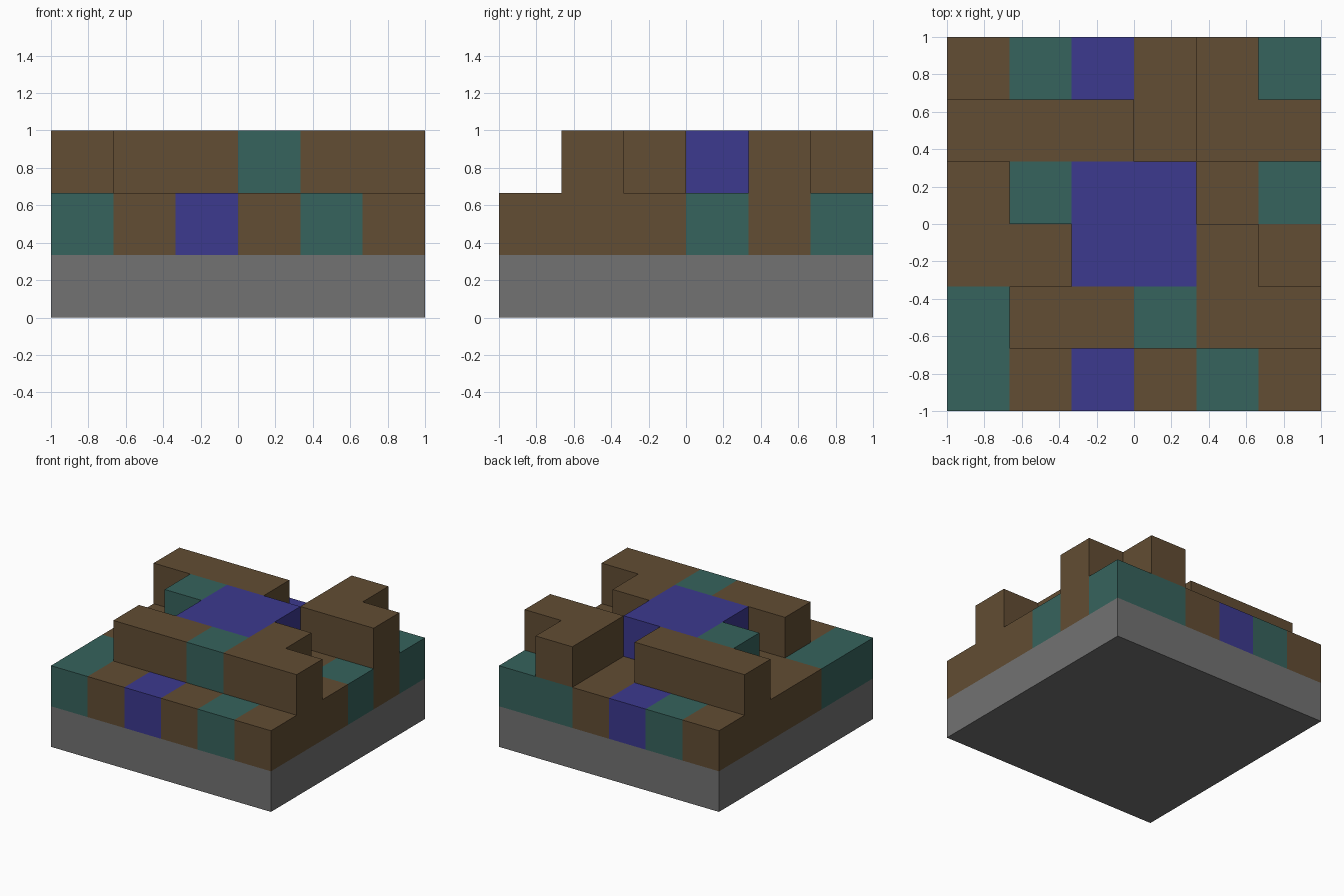
import bpy
import bmesh
from mathutils import Matrix, Vector

if "Cube" in bpy.data.objects:
    bpy.data.objects.remove(bpy.data.objects["Cube"], do_unlink=True)

GRID = 6
CELL = 2 / GRID


def material(name, color):
    mat = bpy.data.materials.new(name)
    mat.use_nodes = True
    rgba = (*color, 1)
    mat.diffuse_color = rgba
    mat.node_tree.nodes["Principled BSDF"].inputs["Base Color"].default_value = rgba
    return mat


# Letters used in the tier maps below
KINDS = {
    "S": ("stone_base", material("grey stone", (0.17, 0.17, 0.17))),
    "B": ("earth_blocks", material("brown earth", (0.122, 0.074, 0.033))),
    "T": ("teal_blocks", material("dark teal", (0.037, 0.125, 0.109))),
    "P": ("blue_blocks", material("violet blue", (0.045, 0.041, 0.275))),
}

# Tiers from bottom to top; each map runs from the back row to the front row
TIERS = [
    ["SSSSSS"] * GRID,
    ["BTPBTT",
     "BBBBBB",
     "BTPPBT",
     "BBPPBB",
     "TBBTBB",
     "TBPBTB"],
    ["....B.",
     "BBB.BB",
     ".TPP..",
     "..PPB.",
     ".BBTBB",
     "......"],
]

# Occupied cells, keyed by column, row from the front, and tier
cells = {}
for tier, rows in enumerate(TIERS):
    for row, line in enumerate(reversed(rows)):
        for col, kind in enumerate(line):
            if kind != ".":
                cells[col, row, tier] = kind


def build_blocks(kind):
    """One object per block kind, keeping only faces that touch open air."""
    name, mat = KINDS[kind]
    bm = bmesh.new()
    for cell, cell_kind in cells.items():
        if cell_kind != kind:
            continue
        center = (Vector(cell) + Vector((0.5, 0.5, 0.5))) * CELL - Vector((1, 1, 0))
        made = bmesh.ops.create_cube(bm, size=CELL, matrix=Matrix.Translation(center))
        faces = {f for v in made["verts"] for f in v.link_faces}
        hidden = []
        for face in faces:
            face.normal_update()
            step = [round(n) for n in face.normal]
            if tuple(c + s for c, s in zip(cell, step)) in cells:
                hidden.append(face)
        bmesh.ops.delete(bm, geom=hidden, context="FACES")
    bmesh.ops.remove_doubles(bm, verts=bm.verts[:], dist=0.001)
    mesh = bpy.data.meshes.new(name)
    bm.to_mesh(mesh)
    bm.free()
    mesh.materials.append(mat)
    bpy.context.collection.objects.link(bpy.data.objects.new(name, mesh))


for kind in KINDS:
    build_blocks(kind)
